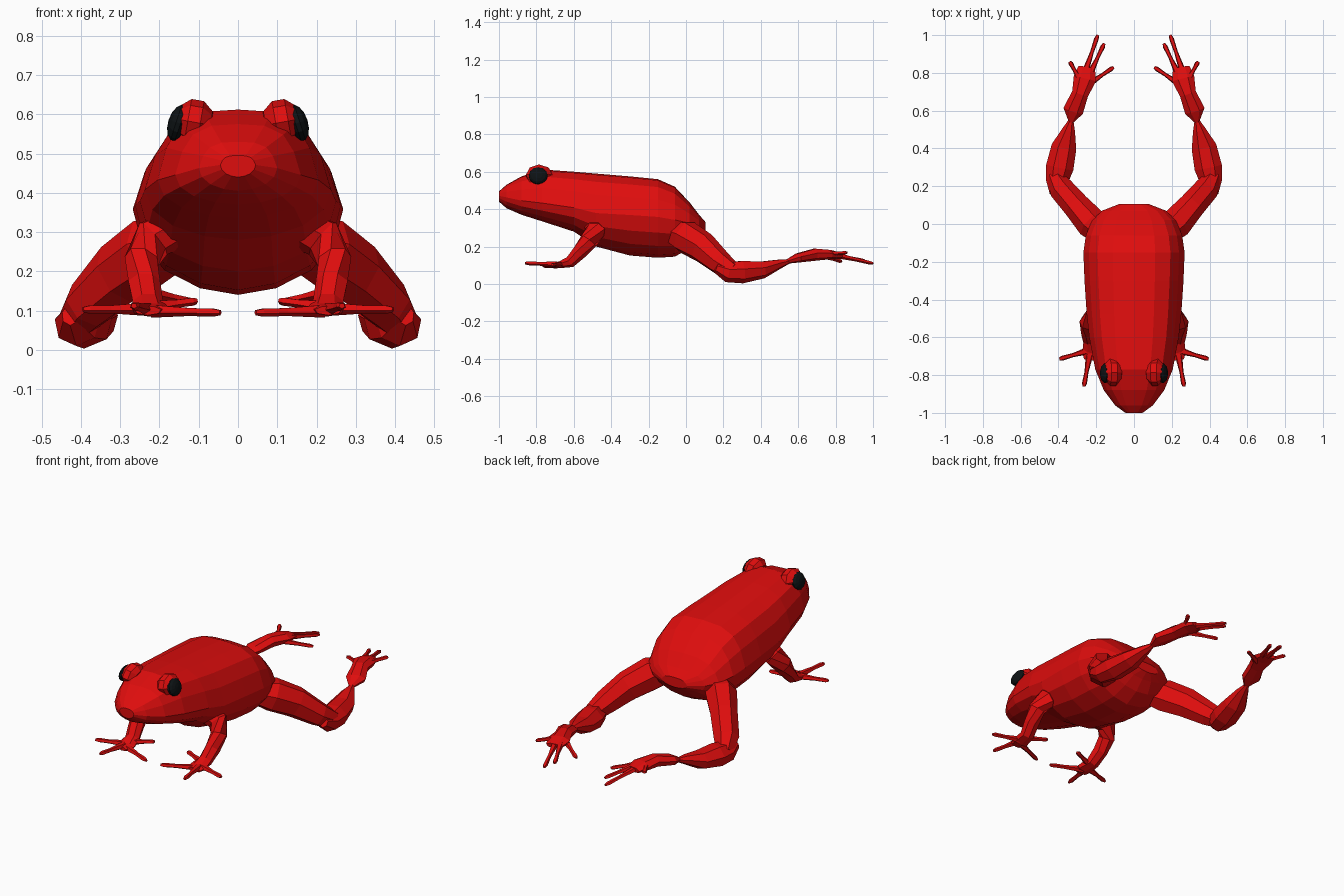
import bpy, bmesh, math
from mathutils import Vector, Matrix

if "Cube" in bpy.data.objects:
    bpy.data.objects.remove(bpy.data.objects["Cube"])


def material(name, rgb):
    m = bpy.data.materials.new(name)
    m.diffuse_color = (*rgb, 1)
    m.use_nodes = True
    m.node_tree.nodes["Principled BSDF"].inputs["Base Color"].default_value = m.diffuse_color
    return m


RED = material("red skin", (0.74, 0.004, 0.004))
BLACK = material("black eye", (0.004, 0.006, 0.007))


def finish(name, bm, mat, mirror=True):
    bmesh.ops.recalc_face_normals(bm, faces=bm.faces)
    mesh = bpy.data.meshes.new(name)
    bm.to_mesh(mesh)
    bm.free()
    mesh.materials.append(mat)
    ob = bpy.data.objects.new(name, mesh)
    bpy.context.collection.objects.link(ob)
    if mirror:
        mod = ob.modifiers.new("mirror", 'MIRROR')
        mod.use_mirror_merge = False
    return ob


def loft(bm, rings):
    """Skin a list of point rings and cap both ends."""
    vs = [[bm.verts.new(p) for p in r] for r in rings]
    n = len(vs[0])
    for a, b in zip(vs, vs[1:]):
        for i in range(n):
            j = (i + 1) % n
            bm.faces.new((a[i], a[j], b[j], b[i]))
    bm.faces.new(vs[0])
    bm.faces.new(vs[-1])


def limb(bm, path, sides=7):
    """Tube along points (x, y, z, side radius, vertical radius)."""
    pts = [Vector(p[:3]) for p in path]
    rings = []
    for i, p in enumerate(path):
        t = (pts[min(i + 1, len(pts) - 1)] - pts[max(i - 1, 0)]).normalized()
        s = t.cross(Vector((0, 0, 1))).normalized()
        u = s.cross(t)
        rings.append([pts[i] + s * p[3] * math.cos(a) + u * p[4] * math.sin(a)
                      for a in (2 * math.pi * k / sides - math.pi / 2 for k in range(sides))])
    loft(bm, rings)


def digit(bm, base, tip, r):
    b, t = Vector(base), Vector(tip)
    m = b.lerp(t, 0.55)
    limb(bm, [(*b, r * 1.5, r * 1.3), (*m, r * 0.8, r * 0.8),
              (*b.lerp(t, 0.9), r, r * 0.8), (*t, r * 0.6, r * 0.5)], 5)


# Body and head: cross-sections (y, top, widest height, bottom, half width)
sections = [
    (-1.0, .495, .47, .44, .045), (-.96, .53, .46, .405, .10),
    (-.88, .575, .44, .37, .16), (-.77, .612, .425, .335, .205),
    (-.60, .60, .40, .28, .237), (-.48, .59, .37, .20, .25),
    (-.30, .575, .36, .152, .262), (-.15, .56, .35, .14, .268),
    (-.06, .52, .335, .146, .255), (.02, .435, .32, .19, .222),
    (.07, .37, .31, .245, .17), (.105, .33, .30, .275, .08)]
half = [(0, 1), (.42, .97), (.72, .80), (.89, .48), (1, .04),
        (.92, -.36), (.70, -.70), (.36, -.92), (0, -1)]
outline = half + [(-x, z) for x, z in half[-2:0:-1]]
bm = bmesh.new()
loft(bm, [[(x * w, y, zm + z * ((zt - zm) if z > 0 else (zm - zb)))
           for x, z in outline] for y, zt, zm, zb, w in sections])
finish("body", bm, RED, mirror=False)


# Eyes and the mounds around them
def ellipsoid(name, loc, radii, tilt, mat, seg, rings):
    bm = bmesh.new()
    bmesh.ops.create_uvsphere(bm, u_segments=seg, v_segments=rings, radius=1)
    bm.transform(Matrix.Translation(loc) @ Matrix.Rotation(tilt, 4, 'Y')
                 @ Matrix.Diagonal((*radii, 1)) @ Matrix.Rotation(math.pi / 2, 4, 'Y'))
    finish(name, bm, mat)


ellipsoid("brow", (.112, -.785, .580), (.052, .075, .060), math.radians(-10), RED, 8, 5)
ellipsoid("eye", (.152, -.79, .578), (.026, .052, .048), math.radians(-18), BLACK, 12, 7)

# Hind legs
bm = bmesh.new()
limb(bm, [(.15, -.06, .275, .07, .07), (.22, 0, .25, .085, .092),
          (.30, .09, .195, .073, .085), (.38, .18, .115, .068, .066),
          (.42, .25, .065, .045, .05)])
finish("thigh", bm, RED)

bm = bmesh.new()
limb(bm, [(.425, .16, .09, .025, .03), (.41, .22, .065, .06, .056),
          (.393, .30, .066, .075, .063), (.37, .41, .077, .068, .048),
          (.345, .50, .107, .035, .026), (.333, .55, .12, .013, .012)])
finish("shin", bm, RED)

bm = bmesh.new()
limb(bm, [(.333, .54, .12, .013, .012), (.322, .60, .14, .055, .026),
          (.285, .69, .158, .045, .034), (.26, .77, .158, .062, .026),
          (.25, .83, .15, .045, .015)])
for base, tip in [((.26, .80, .155), (.192, 1.0, .11)), ((.235, .79, .155), (.158, .955, .125)),
                  ((.24, .74, .15), (.108, .83, .12)), ((.285, .76, .16), (.34, .86, .168))]:
    digit(bm, base, tip, .013)
finish("hind_foot", bm, RED)

# Front legs
bm = bmesh.new()
limb(bm, [(.15, -.50, .31, .05, .05), (.215, -.485, .285, .055, .055),
          (.245, -.52, .23, .044, .05), (.24, -.57, .17, .042, .04),
          (.23, -.62, .118, .04, .032), (.225, -.68, .102, .05, .018),
          (.23, -.72, .10, .035, .012)])
finish("front_leg", bm, RED)

bm = bmesh.new()
for base, tip in [((.24, -.67, .105), (.395, -.715, .103)), ((.235, -.69, .105), (.265, -.86, .112)),
                  ((.22, -.69, .10), (.045, -.76, .095)), ((.22, -.64, .11), (.105, -.60, .125))]:
    digit(bm, base, tip, .014)
finish("front_toes", bm, RED)
